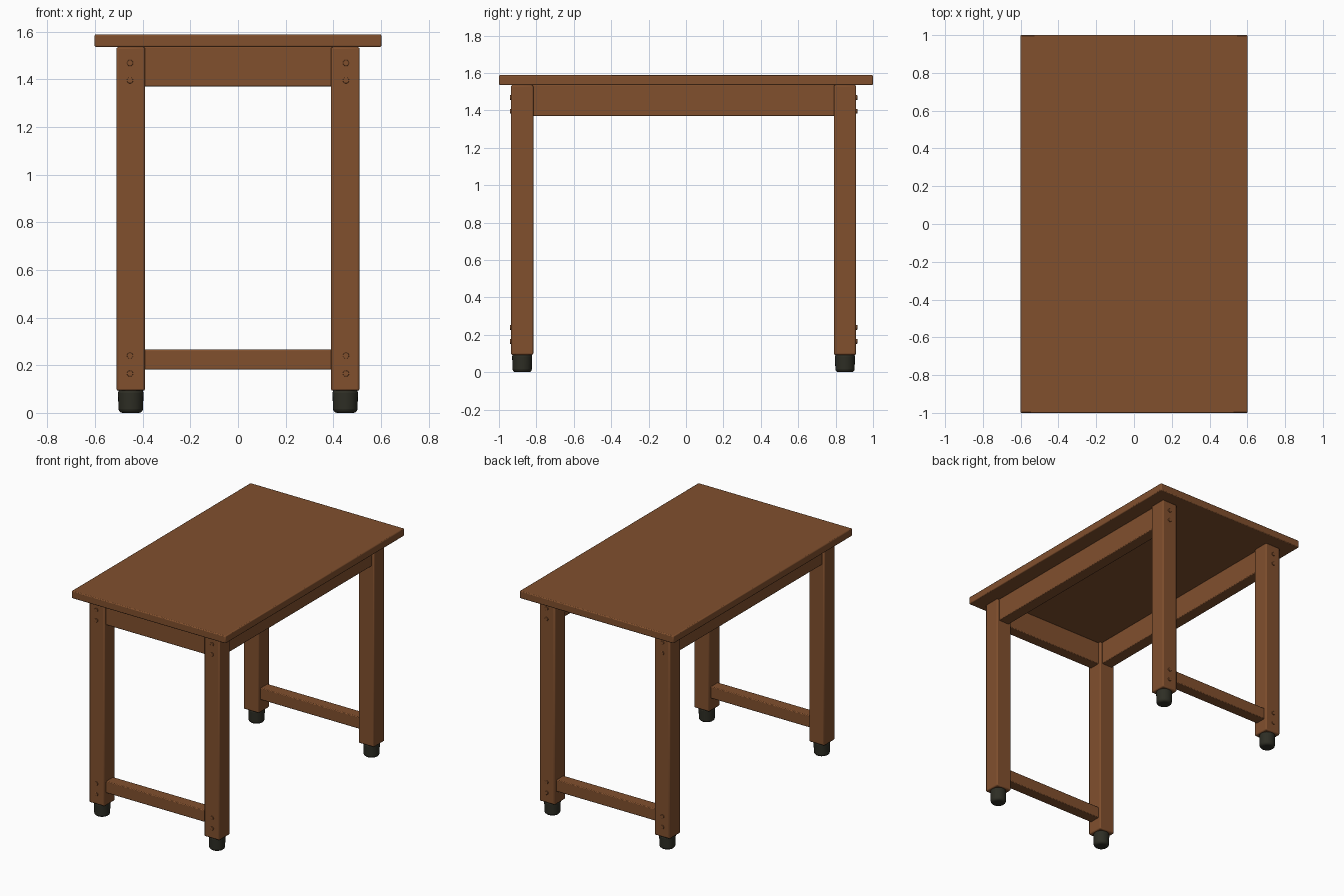
import bpy
import bmesh
import math
from mathutils import Matrix, Vector

cube = bpy.data.objects.get("Cube")
if cube:
    bpy.data.objects.remove(cube, do_unlink=True)


def make_material(name, colour):
    mat = bpy.data.materials.new(name)
    mat.use_nodes = True
    mat.diffuse_color = (*colour, 1)
    mat.node_tree.nodes["Principled BSDF"].inputs["Base Color"].default_value = (*colour, 1)
    return mat


wood = make_material("brown_wood", (0.22, 0.08, 0.027))
rubber = make_material("dark_rubber", (0.027, 0.027, 0.018))


def finish(bm, name, mat, bevel, segments=2):
    mesh = bpy.data.meshes.new(name)
    bm.to_mesh(mesh)
    bm.free()
    mesh.materials.append(mat)
    obj = bpy.data.objects.new(name, mesh)
    bpy.context.collection.objects.link(obj)
    if bevel:
        mod = obj.modifiers.new("Rounded edges", "BEVEL")
        mod.width = bevel
        mod.segments = segments
        mod.limit_method = "ANGLE"
        mod.angle_limit = math.radians(50)
    bpy.ops.object.select_all(action="DESELECT")
    obj.select_set(True)
    bpy.context.view_layer.objects.active = obj
    bpy.ops.object.shade_smooth_by_angle(angle=math.radians(35))
    return obj


def box(name, low, high, bevel=0.005):
    low, high = Vector(low), Vector(high)
    bm = bmesh.new()
    bmesh.ops.create_cube(bm, size=1, matrix=Matrix.Translation((low + high) / 2)
                          @ Matrix.Diagonal((*(high - low), 1)))
    return finish(bm, name, wood, bevel)


def cylinder(name, centre, r_low, r_high, depth, mat, bevel, sides, tilt=0):
    bm = bmesh.new()
    bmesh.ops.create_cone(bm, cap_ends=True, segments=sides, radius1=r_low, radius2=r_high,
                          depth=depth, matrix=Matrix.Translation(centre)
                          @ Matrix.Rotation(tilt, 4, "X"))
    return finish(bm, name, mat, bevel, 3)


# Main levels and spacing
LEG_X, HALF = 0.45, 0.06
FOOT_TOP, TOP_UNDER, TOP = 0.095, 1.535, 1.588
APRON_LOW = 1.37
FRONT_Y, BACK_Y = -0.876, 0.85

# Tabletop
box("tabletop", (-0.602, -1, TOP_UNDER), (0.602, 1, TOP), 0.006)

for end, y, face in (("front", FRONT_Y, -1), ("back", BACK_Y, 1)):
    for side, s in (("right", -1), ("left", 1)):
        x = s * LEG_X
        # Leg and rubber foot
        box(f"{end}_{side}_leg", (x - HALF, y - HALF, FOOT_TOP - 0.002),
            (x + HALF, y + HALF, TOP_UNDER), 0.008)
        cylinder(f"{end}_{side}_foot", (x, y, 0.05), 0.051, 0.054, 0.1, rubber, 0.016, 24)
        # Bolt heads on the outer face
        for i, z in enumerate((0.165, 0.24, 1.395, 1.468)):
            cylinder(f"{end}_{side}_bolt_{i + 1}", (x + s * 0.003, y + face * HALF, z),
                     0.013, 0.013, 0.012, wood, 0.002, 12, math.pi / 2)
    # Low stretcher between the legs
    box(f"{end}_stretcher", (-LEG_X + HALF - 0.01, y - 0.04, 0.182),
        (LEG_X - HALF + 0.01, y + 0.04, 0.265))

# Side aprons, and the single end apron at the front
for side, s in (("right", -1), ("left", 1)):
    x = s * LEG_X
    box(f"{side}_apron", (x - 0.042, FRONT_Y + HALF - 0.01, APRON_LOW),
        (x + 0.042, BACK_Y - HALF + 0.01, TOP_UNDER))
box("front_apron", (-LEG_X + HALF - 0.01, FRONT_Y - 0.04, APRON_LOW),
    (LEG_X - HALF + 0.01, FRONT_Y + 0.04, TOP_UNDER))
